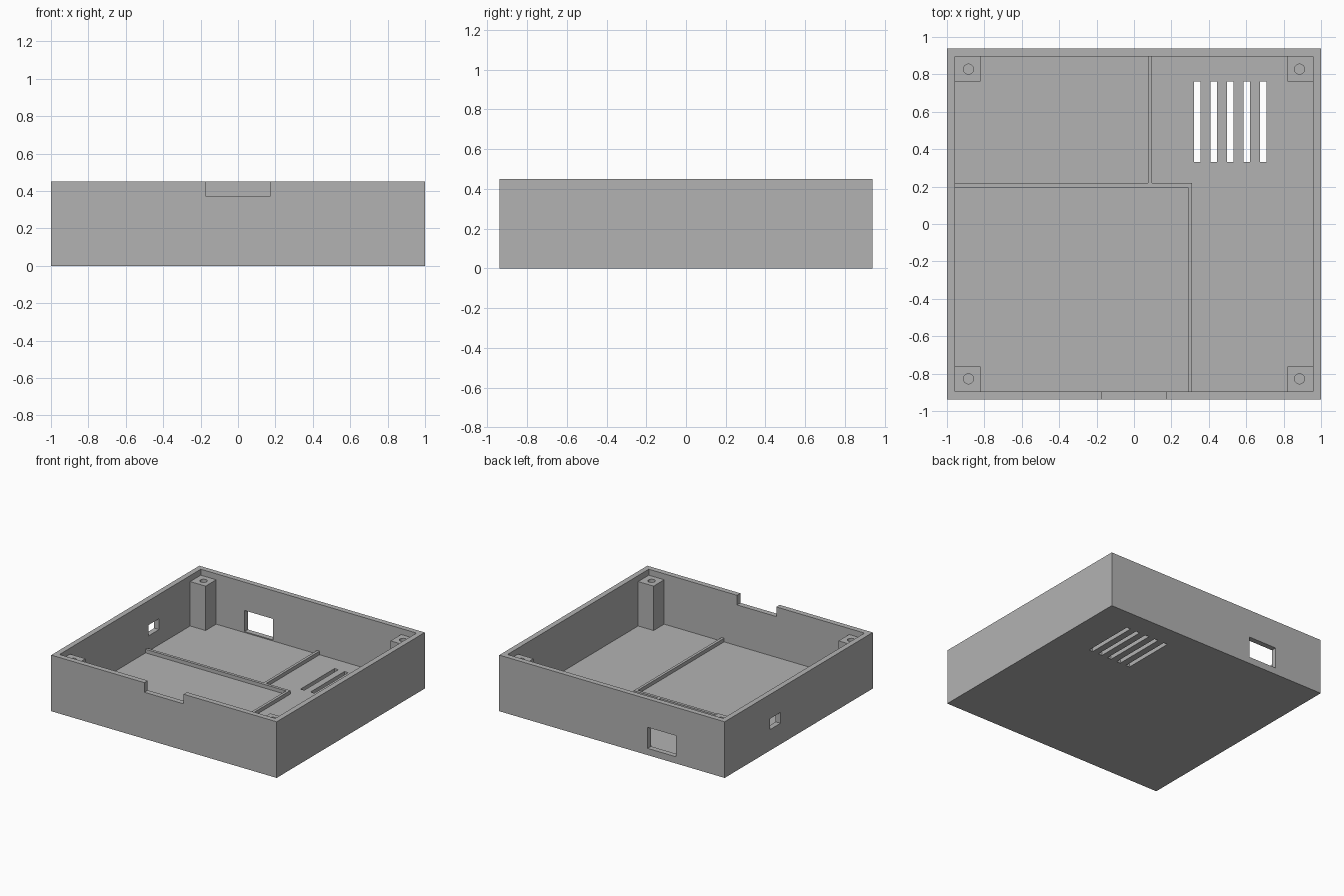
import bpy
import bmesh
from mathutils import Matrix, Vector

if "Cube" in bpy.data.objects:
    bpy.data.objects.remove(bpy.data.objects["Cube"], do_unlink=True)

grey = bpy.data.materials.new("plain grey")
grey.use_nodes = True
grey.diffuse_color = (0.45, 0.45, 0.45, 1)
grey.node_tree.nodes["Principled BSDF"].inputs["Base Color"].default_value = grey.diffuse_color

HX, HY, TOP = 1.0, 0.938, 0.45      # outer half sizes and height
WALL, FLOOR = 0.043, 0.046
IX, IY = HX - WALL, HY - WALL       # inner half sizes


def finish(name, bm):
    mesh = bpy.data.meshes.new(name)
    bm.to_mesh(mesh)
    bm.free()
    mesh.materials.append(grey)
    obj = bpy.data.objects.new(name, mesh)
    bpy.context.collection.objects.link(obj)
    return obj


def box(name, x, y, z):
    """Box from its (low, high) range on each axis."""
    bm = bmesh.new()
    low, high = (Vector(c) for c in zip(x, y, z))
    matrix = Matrix.Translation((low + high) / 2) @ Matrix.Diagonal((*(high - low), 1))
    bmesh.ops.create_cube(bm, size=1, matrix=matrix)
    return finish(name, bm)


def cylinder(name, centre, radius, depth):
    bm = bmesh.new()
    bmesh.ops.create_cone(bm, cap_ends=True, segments=32, radius1=radius, radius2=radius,
                          depth=depth, matrix=Matrix.Translation(centre))
    return finish(name, bm)


def cut(target, cutters):
    """Subtract the cutters, bake the result and discard the cutters."""
    for cutter in cutters:
        cutter.hide_render = True
        mod = target.modifiers.new("cut", "BOOLEAN")
        mod.operation, mod.solver, mod.object = "DIFFERENCE", "EXACT", cutter
    bpy.context.view_layer.update()
    graph = bpy.context.evaluated_depsgraph_get()
    baked = bpy.data.meshes.new_from_object(target.evaluated_get(graph))
    target.modifiers.clear()
    target.data = baked
    for cutter in cutters:
        bpy.data.objects.remove(cutter, do_unlink=True)


# Open tray with its wall openings and floor vents
tray = box("tray", (-HX, HX), (-HY, HY), (0, TOP))
cutters = [
    box("cavity", (-IX, IX), (-IY, IY), (FLOOR, 1)),
    box("front_notch", (-0.174, 0.174), (-1.1, -0.8), (0.373, 1)),
    box("back_port", (-0.569, -0.316), (0.8, 1.1), (0.054, 0.223)),
    box("side_port", (-1.1, -0.9), (0.23, 0.367), (0.168, 0.255)),
]
for i in range(5):
    x = 0.339 + 0.088 * i
    cutters.append(box("vent_slot", (x - 0.017, x + 0.017), (0.332, 0.763), (-0.1, 0.2)))
cut(tray, cutters)

# Corner screw posts with blind holes, set slightly into the walls
SINK = 0.01
for side, sx in (("left", 1), ("right", -1)):
    for end, sy in (("front", -1), ("back", 1)):
        post = box(f"{end}_{side}_post",
                   sorted((sx * 0.82, sx * (IX + SINK))),
                   sorted((sy * 0.761, sy * (IY + SINK))),
                   (FLOOR - SINK, 0.402))
        cut(post, [cylinder("screw_hole", (sx * 0.885, sy * 0.828, 0.402), 0.027, 0.4)])

# Low divider ribs on the floor
rib_z = (FLOOR - SINK, 0.075)
box("cross_rib", (-IX - SINK, 0.311), (0.196, 0.219), rib_z)
box("back_rib", (0.075, 0.097), (0.21, IY + SINK), rib_z)
box("front_rib", (0.289, 0.311), (-IY - SINK, 0.196), rib_z)
